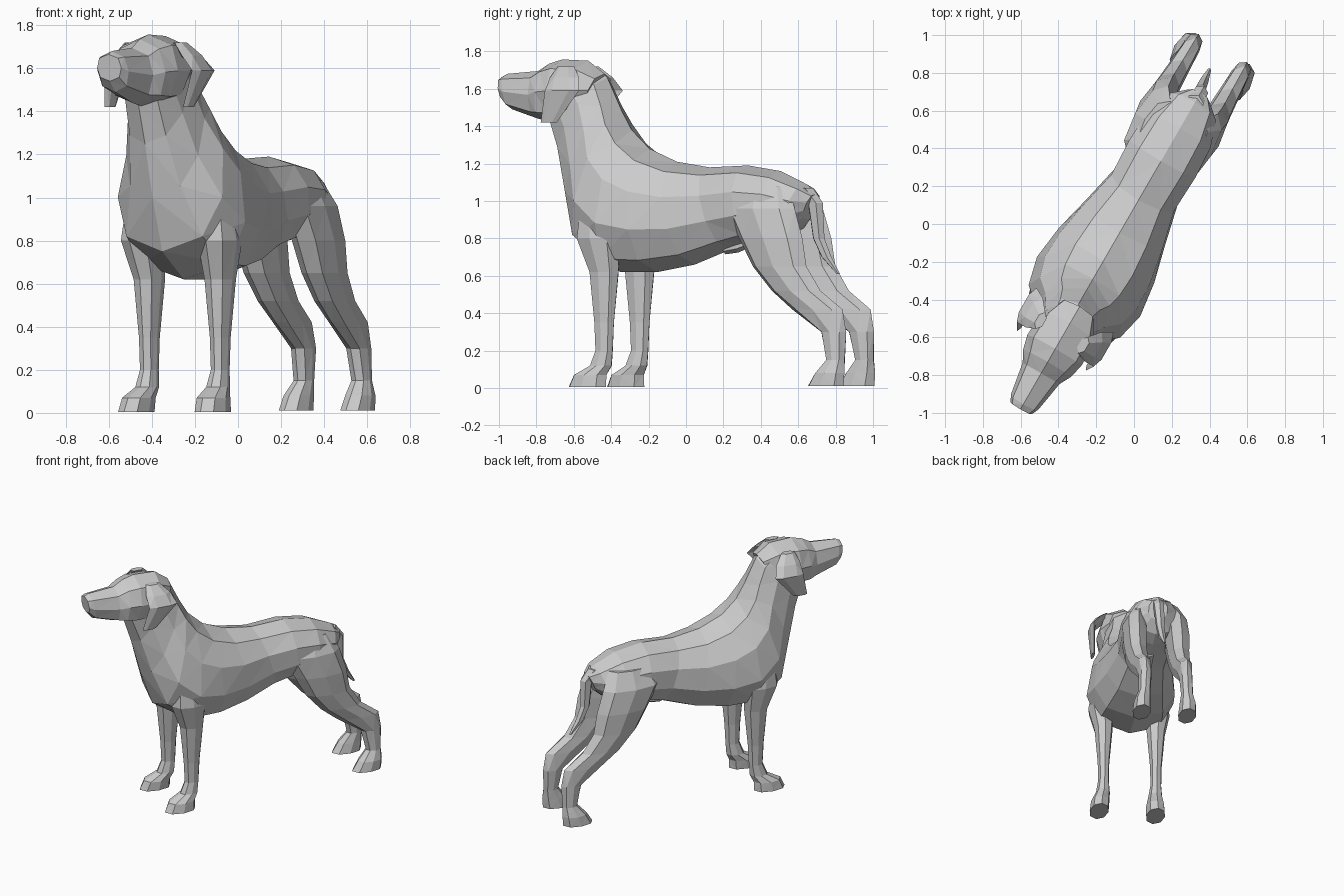
import bpy, bmesh, math
from mathutils import Vector

TURN = math.radians(-30)          # the animal stands diagonally on the grid
SHIFT = Vector((-0.037, 0.021, 0))
SIDE = Vector((math.cos(TURN), math.sin(TURN), 0))


def loft(name, rings, n, power=0.85, mirror=False, offset=0.0):
    """Skin rings of (centre, half axis, half width, taper) into a flat shaded mesh.
    Local frame: x = sideways, y = towards the tail, z = up."""
    bm = bmesh.new()
    loops = []
    for c, axis, w, taper in rings:
        loop = []
        for i in range(n):
            a = math.pi / 2 + 2 * math.pi * i / n
            s, k = math.sin(a), math.cos(a)
            k = math.copysign(abs(k) ** power, k) if abs(k) > 1e-6 else 0
            p = Vector(c) + Vector(axis) * s + Vector((w * k * (1 - taper * s), 0, 0))
            loop.append(bm.verts.new(p))
        loops.append(loop)
    for a, b in zip(loops, loops[1:]):
        for i in range(n):
            j = (i + 1) % n
            bm.faces.new((a[i], a[j], b[j], b[i]))
    bm.faces.new(loops[0])
    bm.faces.new(loops[-1])
    bmesh.ops.triangulate(bm, faces=bm.faces[:])
    bmesh.ops.recalc_face_normals(bm, faces=bm.faces[:])
    mesh = bpy.data.meshes.new(name)
    bm.to_mesh(mesh)
    bm.free()
    ob = bpy.data.objects.new(name, mesh)
    bpy.context.collection.objects.link(ob)
    ob.rotation_euler.z = TURN
    ob.location = SHIFT + SIDE * offset
    if mirror:
        ob.modifiers.new("Mirror", "MIRROR").use_mirror_merge = False
    return ob


def section(yb, zb, yt, zt, w, taper=0.0):
    """Ring from an underside point and a topside point."""
    return ((0, (yb + yt) / 2, (zb + zt) / 2), (0, (yt - yb) / 2, (zt - zb) / 2), w, taper)


def slice_(z, y, x, ry, rx):
    """Horizontal ring for a limb."""
    return ((x, y, z), (0, ry, 0), rx, 0)


# Torso and neck, rump to throat
loft("torso_and_neck", [section(*r) for r in (
    (.72, .90, .78, 1.04, .07),
    (.64, .83, .72, 1.09, .15),
    (.54, .80, .56, 1.16, .20),
    (.40, .78, .36, 1.19, .21),
    (.25, .74, .12, 1.18, .20),
    (.03, .66, -.08, 1.21, .25),
    (-.20, .62, -.25, 1.28, .295, .1),
    (-.43, .62, -.36, 1.38, .31, .2),
    (-.63, .75, -.42, 1.48, .275, .2),
    (-.72, 1.00, -.46, 1.56, .195, .1),
    (-.79, 1.25, -.51, 1.66, .152),
    (-.85, 1.43, -.60, 1.73, .135),
)], 10)

# Head with muzzle
loft("head", [section(*r) for r in (
    (-1.135, 1.54, -1.15, 1.665, .065),
    (-1.09, 1.49, -1.12, 1.68, .083),
    (-.93, 1.44, -.93, 1.695, .113),
    (-.88, 1.43, -.86, 1.735, .145, .1),
    (-.80, 1.42, -.78, 1.757, .165),
    (-.70, 1.43, -.62, 1.75, .16),
    (-.60, 1.50, -.52, 1.68, .11),
)], 8, 0.7, offset=.012)

# Hanging ears
loft("ears", [slice_(*r) for r in (
    (1.72, -.69, .13, .05, .025),
    (1.66, -.67, .18, .09, .035),
    (1.59, -.655, .235, .105, .02),
    (1.42, -.75, .21, .05, .012),
)], 6, mirror=True)

# Front legs with paws
loft("front_legs", [slice_(*r) for r in (
    (1.02, -.45, .20, .11, .06),
    (.80, -.45, .205, .13, .09),
    (.62, -.42, .19, .088, .065),
    (.35, -.42, .19, .06, .042),
    (.20, -.42, .19, .052, .039),
    (.12, -.44, .19, .065, .05),
    (.07, -.50, .20, .10, .066),
    (.005, -.515, .205, .115, .068),
)], 8, mirror=True)

# Hind legs with hocks and paws, set slightly to one side
loft("hind_legs", [slice_(*r) for r in (
    (1.08, .51, .10, .15, .07),
    (.96, .51, .15, .215, .08),
    (.80, .58, .155, .195, .085),
    (.65, .635, .155, .165, .075),
    (.52, .735, .152, .15, .065),
    (.42, .865, .15, .155, .055),
    (.30, .965, .148, .077, .048),
    (.15, .98, .155, .055, .044),
    (.08, .95, .165, .09, .06),
    (.01, .925, .165, .11, .065),
)], 8, mirror=True, offset=-.015)

# Drooping tail
loft("tail", [slice_(*r) for r in (
    (1.07, .71, 0, .05, .05),
    (.99, .775, 0, .045, .04),
    (.80, .79, -.01, .035, .03),
    (.70, .835, -.015, .03, .025),
    (.61, .905, -.02, .01, .01),
)], 6)

# Small belly fold
loft("belly_fold", [section(*r) for r in (
    (.22, .715, .22, .78, .03),
    (.30, .725, .31, .80, .035),
    (.42, .77, .42, .82, .03),
)], 6)
